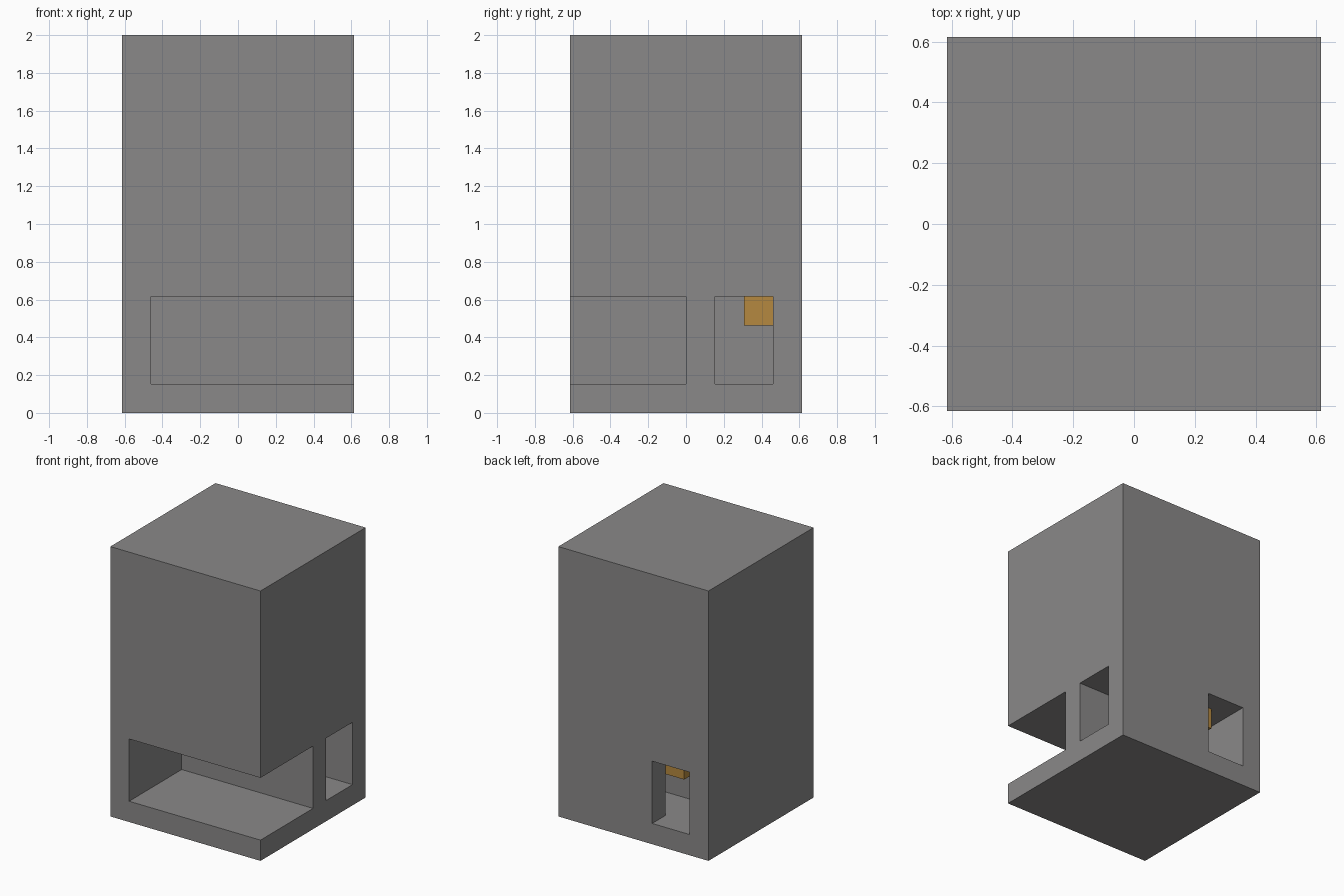
import bpy
import bmesh

U = 2 / 13  # module: the tower is 8 x 8 x 13 of these

if "Cube" in bpy.data.objects:
    bpy.data.objects.remove(bpy.data.objects["Cube"], do_unlink=True)


def material(name, rgb):
    mat = bpy.data.materials.new(name)
    mat.use_nodes = True
    mat.diffuse_color = (*rgb, 1)
    mat.node_tree.nodes["Principled BSDF"].inputs["Base Color"].default_value = (*rgb, 1)
    return mat


def prism(name, plan, z0, z1, mat):
    """Extrude a plan outline (in modules) from z0 to z1."""
    bm = bmesh.new()
    base = bm.faces.new([bm.verts.new((x * U, y * U, z0 * U)) for x, y in plan])
    top = bmesh.ops.extrude_face_region(bm, geom=[base])["geom"]
    verts = [v for v in top if isinstance(v, bmesh.types.BMVert)]
    bmesh.ops.translate(bm, verts=verts, vec=(0, 0, (z1 - z0) * U))
    bmesh.ops.recalc_face_normals(bm, faces=bm.faces)
    mesh = bpy.data.meshes.new(name)
    bm.to_mesh(mesh)
    bm.free()
    mesh.materials.append(mat)
    obj = bpy.data.objects.new(name, mesh)
    bpy.context.collection.objects.link(obj)
    return obj


def rect(x0, y0, x1, y1):
    return [(x0, y0), (x1, y0), (x1, y1), (x0, y1)]


def cut(target, cutter):
    """Subtract the cutter, keep the result and drop the cutter."""
    mod = target.modifiers.new("cut", "BOOLEAN")
    mod.operation = "DIFFERENCE"
    mod.solver = "EXACT"
    mod.object = cutter
    cutter.hide_render = True
    bpy.context.view_layer.update()
    graph = bpy.context.evaluated_depsgraph_get()
    mesh = bpy.data.meshes.new_from_object(target.evaluated_get(graph))
    target.modifiers.clear()
    target.data = mesh
    bpy.data.objects.remove(cutter, do_unlink=True)


grey = material("warm grey", (0.255, 0.25, 0.25))
orange = material("ochre orange", (0.46, 0.25, 0.05))

# Tower body
body = prism("tower_body", rect(-4, -4, 4, 4), 0, 13, grey)

# Corner recess, open to the front and the left side
cut(body, prism("corner_recess_cutter", rect(-3, -5, 5, 0), 1, 4, grey))

# L-shaped passage from the left side to the back
passage = [(-3, 1), (5, 1), (5, 3), (-1, 3), (-1, 5), (-3, 5)]
cut(body, prism("passage_cutter", passage, 1, 4, grey))

# Small block hanging from the passage ceiling
prism("ceiling_block", rect(-2, 2, -1, 3), 3, 4, orange)
